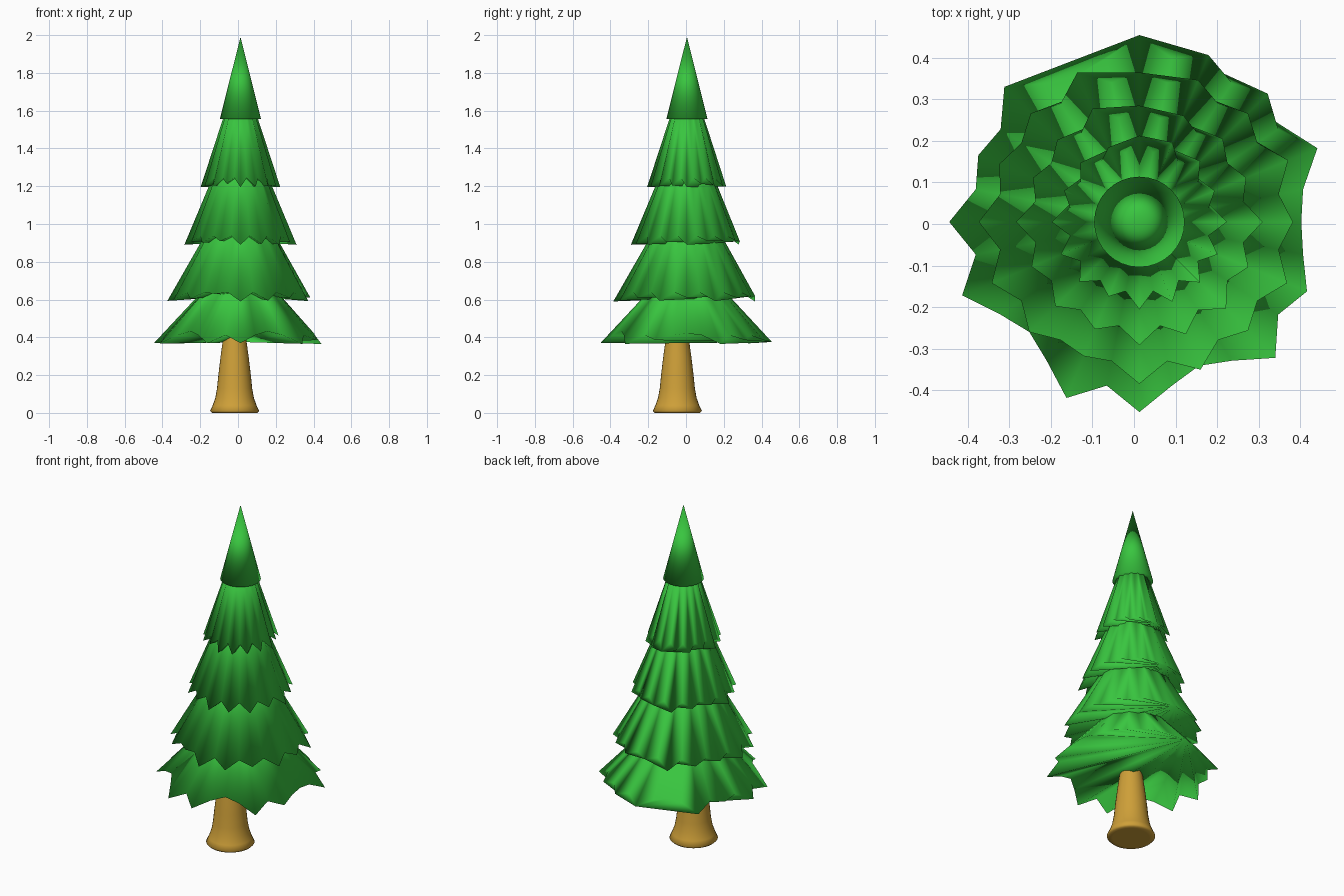
import bpy, bmesh, math, random

if "Cube" in bpy.data.objects:
    bpy.data.objects.remove(bpy.data.objects["Cube"])

random.seed(4)
CX, CY = 0.013, 0.005      # foliage axis
SIDES = 32


def material(name, color):
    m = bpy.data.materials.new(name)
    m.diffuse_color = color
    m.use_nodes = True
    m.node_tree.nodes["Principled BSDF"].inputs["Base Color"].default_value = m.diffuse_color
    return m


GREEN = material("needles", (0.04, 0.56, 0.05, 1))
BROWN = material("bark", (0.62, 0.35, 0.04, 1))


def finish(name, bm, mat):
    bmesh.ops.recalc_face_normals(bm, faces=bm.faces)
    for f in bm.faces:
        f.smooth = True        # smooth everywhere, also across the rims
    me = bpy.data.meshes.new(name)
    bm.to_mesh(me)
    bm.free()
    me.materials.append(mat)
    ob = bpy.data.objects.new(name, me)
    bpy.context.collection.objects.link(ob)


def tier(name, z_low, z_apex, tips, notch, lift):
    """Pleated cone: rim alternates between tips and notches, base closed by a fan."""
    bm = bmesh.new()
    apex = bm.verts.new((CX, CY, z_apex))
    r_max = max(tips)
    rim = []
    for i in range(SIDES):
        a = math.radians(90) - math.tau * i / SIDES
        r = tips[i // 2] if i % 2 == 0 else notch
        rim.append(bm.verts.new((CX + r * math.cos(a), CY + r * math.sin(a),
                                 z_low + lift * (r_max - r))))
    for i in range(SIDES):
        bm.faces.new((apex, rim[(i + 1) % SIDES], rim[i]))
    for i in range(1, SIDES - 1):
        bm.faces.new((rim[0], rim[i], rim[i + 1]))
    finish(name, bm, GREEN)


def ragged(lo, hi):
    tips = [random.uniform(lo, hi) for _ in range(16)]
    tips[4] = tips[8] = tips[12] = hi      # right, front and left tips
    return tips


# Foliage, bottom to top
tier("foliage_bottom", 0.365, 0.86,
     [.450, .435, .437, .464, .39, .437, .463, .375,
      .458, .459, .375, .462, .458, .42, .46, .385], 0.402, 0.75)
tier("foliage_lower", 0.59, 1.27,
     [.36, .37, .37, .388, .37, .385, .37, .385,
      .39, .35, .375, .385, .387, .365, .37, .39], 0.342, 1.0)
tier("foliage_middle", 0.89, 1.60, ragged(0.275, 0.297), 0.255, 1.1)
tier("foliage_upper", 1.195, 1.84, ragged(0.193, 0.211), 0.170, 1.2)
tier("foliage_top", 1.555, 1.99, [0.109] * 16, 0.109, 0.0)

# Trunk: flared, with a rounded foot
profile = [(0.098, 0.0), (0.120, 0.0), (0.130, 0.01), (0.116, 0.04), (0.102, 0.08),
           (0.093, 0.13), (0.086, 0.20), (0.074, 0.30), (0.060, 0.40), (0.052, 0.48)]
bm = bmesh.new()
rings = [[bm.verts.new((-0.018 + r * math.cos(math.tau * i / SIDES),
                        -0.046 + r * math.sin(math.tau * i / SIDES), z))
          for i in range(SIDES)] for r, z in profile]
for lo, hi in zip(rings, rings[1:]):
    for i in range(SIDES):
        j = (i + 1) % SIDES
        bm.faces.new((lo[i], lo[j], hi[j], hi[i]))
bm.faces.new(rings[0][::-1])
bm.faces.new(rings[-1])
finish("trunk", bm, BROWN)
